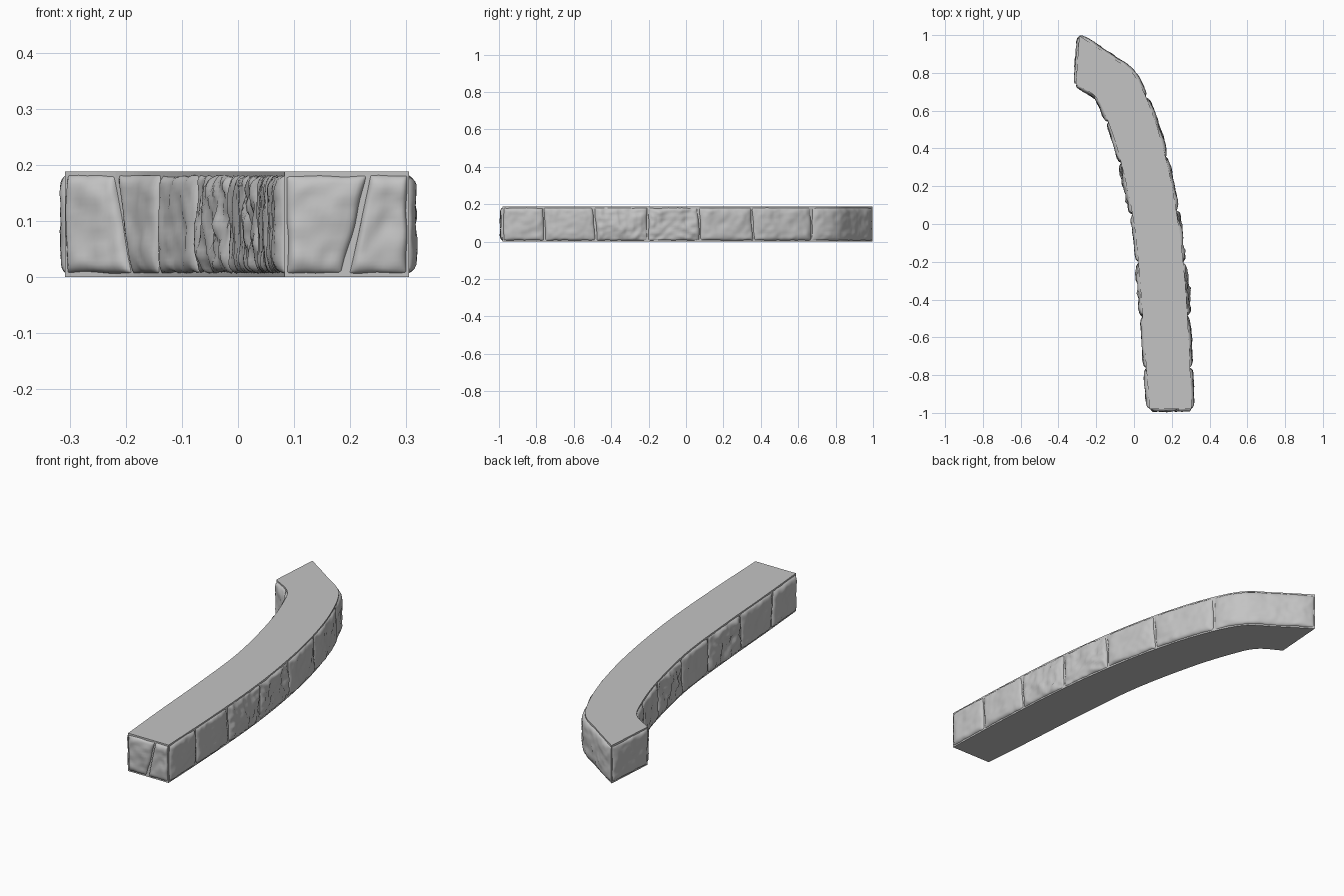
import bpy, bmesh, random
from mathutils import Vector, noise

random.seed(4)
HEIGHT = 0.188

if "Cube" in bpy.data.objects:
    bpy.data.objects.remove(bpy.data.objects["Cube"], do_unlink=True)

grey = bpy.data.materials.new("stone grey")
grey.use_nodes = True
grey.diffuse_color = (0.55, 0.55, 0.55, 1)
grey.node_tree.nodes["Principled BSDF"].inputs["Base Color"].default_value = grey.diffuse_color


def spline(points, steps=10):
    """Catmull-Rom curve through plan points."""
    p = [Vector(q) for q in points]
    p = [2 * p[0] - p[1]] + p + [2 * p[-1] - p[-2]]
    out = []
    for a, b, c, d in zip(p, p[1:], p[2:], p[3:]):
        for i in range(steps):
            t = i / steps
            out.append(0.5 * (2 * b + (c - a) * t + (2 * a - 5 * b + 4 * c - d) * t ** 2
                              + (3 * b - a - 3 * c + d) * t ** 3))
    return out + [p[-2]]


def length(path):
    return sum((b - a).length for a, b in zip(path, path[1:]))


def locate(path, s):
    """Point at distance s along a path."""
    s = max(s, 0)
    for a, b in zip(path, path[1:]):
        d = (b - a).length
        if s <= d:
            return a.lerp(b, s / d)
        s -= d
    return path[-1].copy()


def finish(bm, name):
    mesh = bpy.data.meshes.new(name)
    bm.to_mesh(mesh)
    bm.free()
    mesh.materials.append(grey)
    ob = bpy.data.objects.new(name, mesh)
    bpy.context.collection.objects.link(ob)
    return ob


# Plan outline, counter-clockwise
outer = spline([(0.305, -0.98), (0.292, -0.65), (0.27, -0.3), (0.235, 0), (0.18, 0.3),
                (0.1, 0.58), (0.0, 0.79), (-0.13, 0.89), (-0.29, 0.998)])
inner = spline([(-0.308, 0.74), (-0.2, 0.67), (-0.14, 0.55), (-0.07, 0.33), (0.0, 0),
                (0.035, -0.35), (0.06, -0.7), (0.083, -0.98)])
front = [inner[-1], outer[0]]
end = [outer[-1], inner[0]]

# Solid core of the wall
bm = bmesh.new()
base = bm.faces.new([bm.verts.new((p.x, p.y, 0)) for p in outer + inner])
top = bmesh.ops.extrude_face_region(bm, geom=[base])["geom"]
bmesh.ops.translate(bm, vec=(0, 0, HEIGHT), verts=[v for v in top if isinstance(v, bmesh.types.BMVert)])
bmesh.ops.recalc_face_normals(bm, faces=bm.faces)
finish(bm, "wall_core")


def stone(name, path, s0, s1, lean0, lean1, bulge, rough):
    """Pillow-shaped facing stone that follows a side of the wall."""
    cols, rows = max(16, int((s1 - s0) / 0.009)), 22
    seed = Vector([random.uniform(0, 50) for _ in range(3)])
    total = length(path)
    bm = bmesh.new()
    grid = []
    for i in range(cols + 1):
        a = 2 * i / cols - 1
        line = []
        for j in range(rows + 1):
            b = 2 * j / rows - 1
            # Denser rows and columns near the rounded rim
            u, v = (1.5 * a - 0.5 * a ** 3), (1.5 * b - 0.5 * b ** 3)
            lo, hi = s0 + lean0 * v, s1 + lean1 * v
            s = lo + (hi - lo) * (u + 1) / 2
            z = HEIGHT / 2 + v * (HEIGHT / 2 - 0.006)
            spot = Vector((s * 14, z * 14, 0)) + seed
            s += 0.006 * noise.noise(spot)
            z -= 0.005 * abs(noise.noise(spot * 1.3)) * v
            s = min(max(s, 0.004), total - 0.004)
            tangent = (locate(path, s + 0.02) - locate(path, s - 0.02)).normalized()
            out = Vector((tangent.y, -tangent.x))
            pillow = max(0, (1 - abs(u) ** 9) * (1 - abs(v) ** 9)) ** 0.6
            bumps = noise.noise(spot) * 0.5 + noise.noise(spot * 2.6) * 0.35
            depth = pillow * max(0.003, bulge + rough * bumps) - 0.002
            p = locate(path, s) + out * depth
            line.append(bm.verts.new((p.x, p.y, z)))
        grid.append(line)
    for g, h in zip(grid, grid[1:]):
        for j in range(rows):
            bm.faces.new((g[j], h[j], h[j + 1], g[j + 1]))
    for f in bm.faces:
        f.smooth = True
    finish(bm, name)


def course(name, path, joints, leans, bulge, rough_ones=()):
    """A row of stones between joints given as fractions of the path."""
    total = length(path)
    cuts = [0] + joints + [1]
    leans = [0] + leans + [0]
    for k in range(len(cuts) - 1):
        stone(f"{name}_stone_{k + 1}", path, cuts[k] * total + 0.004, cuts[k + 1] * total - 0.004,
              leans[k], leans[k + 1], bulge, 0.026 if k in rough_ones else 0.012)


def small_leans(n):
    return [random.uniform(-0.008, 0.008) for _ in range(n)]


# Facing stones on all four sides
course("outer", outer, [0.102, 0.227, 0.358, 0.486, 0.62, 0.773], small_leans(6), 0.016, (2, 3))
course("inner", inner, [0.07, 0.15, 0.275, 0.43, 0.57, 0.73, 0.88], [-0.02] + small_leans(6), 0.016, (3, 5))
course("front", front, [0.58], [0.02], 0.014)
course("end", end, [], [], 0.014)
